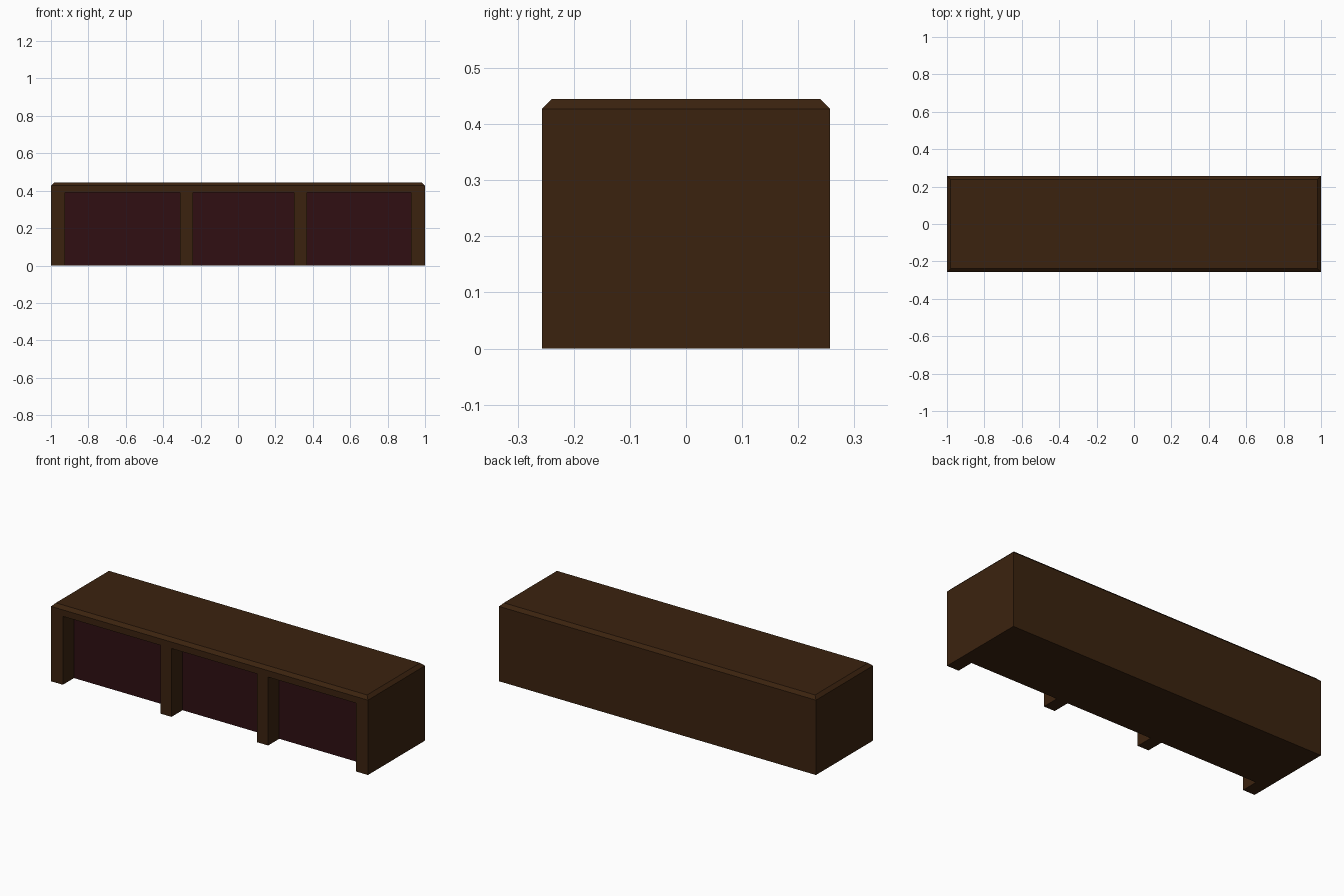
import bpy
import bmesh

cube = bpy.data.objects.get("Cube")
if cube:
    bpy.data.objects.remove(cube, do_unlink=True)

HALF_X, HALF_Y = 1.0, 0.257
LINTEL_Z, TOP_Z, CHAMFER = 0.39, 0.445, 0.018
RECESS_Y = -HALF_Y + 0.1
OPENINGS = [(-0.925, -0.31), (-0.24, 0.30), (0.37, 0.925)]


def make_material(name, colour):
    mat = bpy.data.materials.new(name)
    mat.use_nodes = True
    mat.diffuse_color = colour
    mat.node_tree.nodes["Principled BSDF"].inputs["Base Color"].default_value = colour
    return mat


wood = make_material("dark_wood", (0.044, 0.0165, 0.0048, 1))
panel = make_material("deep_red_panel", (0.029, 0.0047, 0.0062, 1))


def extrude_outline(bm, outline, z0, z1):
    face = bm.faces.new([bm.verts.new((x, y, z0)) for x, y in outline])
    result = bmesh.ops.extrude_face_region(bm, geom=[face], use_keep_orig=True)
    verts = [g for g in result["geom"] if isinstance(g, bmesh.types.BMVert)]
    bmesh.ops.translate(bm, vec=(0, 0, z1 - z0), verts=verts)
    bmesh.ops.recalc_face_normals(bm, faces=bm.faces)


def finish(bm, name, materials):
    mesh = bpy.data.meshes.new(name)
    bm.to_mesh(mesh)
    bm.free()
    for mat in materials:
        mesh.materials.append(mat)
    obj = bpy.data.objects.new(name, mesh)
    bpy.context.collection.objects.link(obj)
    return obj


# Counter body: plan outline with three open bays along the front
outline = [(HALF_X, -HALF_Y), (HALF_X, HALF_Y), (-HALF_X, HALF_Y), (-HALF_X, -HALF_Y)]
for x0, x1 in OPENINGS:
    outline += [(x0, -HALF_Y), (x0, RECESS_Y), (x1, RECESS_Y), (x1, -HALF_Y)]
bm = bmesh.new()
extrude_outline(bm, outline, 0, LINTEL_Z)

# Red back panels inside the bays
for face in bm.faces:
    at_recess = abs(face.calc_center_median().y - RECESS_Y) < 0.001
    if face.normal.y < -0.9 and at_recess:
        face.material_index = 1
finish(bm, "counter_body", [wood, panel])

# Countertop with a chamfered upper rim
bm = bmesh.new()
extrude_outline(bm, [(-HALF_X, -HALF_Y), (HALF_X, -HALF_Y), (HALF_X, HALF_Y), (-HALF_X, HALF_Y)],
                LINTEL_Z, TOP_Z)
rim = [e for e in bm.edges if all(v.co.z > TOP_Z - 0.001 for v in e.verts)]
bmesh.ops.bevel(bm, geom=rim, offset=CHAMFER, offset_type='OFFSET', segments=1,
                profile=0.5, affect='EDGES')
finish(bm, "countertop", [wood])
